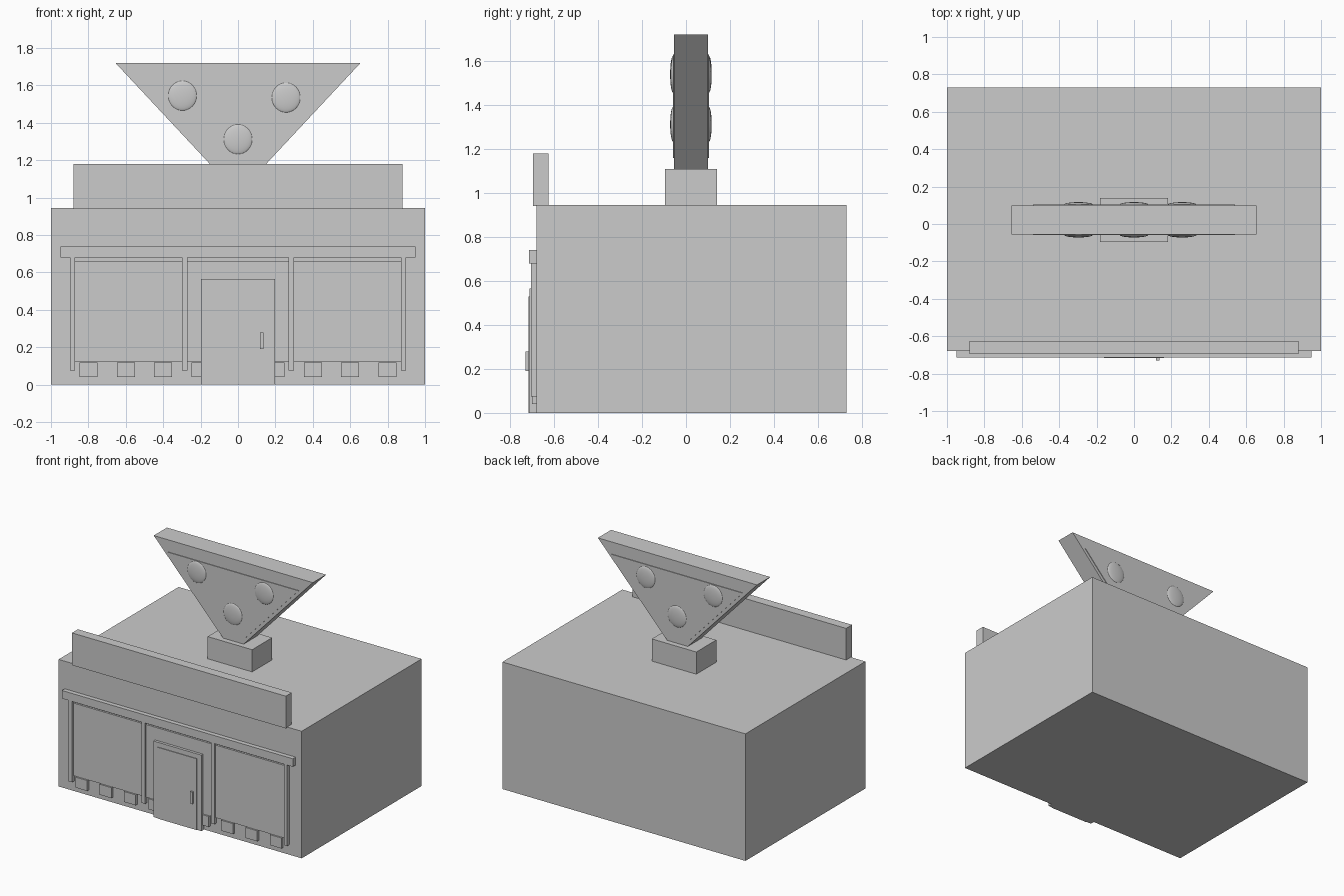
import bpy, bmesh
from math import radians

if "Cube" in bpy.data.objects:
    bpy.data.objects.remove(bpy.data.objects["Cube"])


def box(name, x0, x1, y0, y1, z0, z1):
    bm = bmesh.new()
    bmesh.ops.create_cube(bm, size=1)
    for v in bm.verts:
        v.co.x = x0 if v.co.x < 0 else x1
        v.co.y = y0 if v.co.y < 0 else y1
        v.co.z = z0 if v.co.z < 0 else z1
    return finish(name, bm)


def prism(name, profile, y0, y1):
    # extrude an x-z outline along y
    bm = bmesh.new()
    face = bm.faces.new([bm.verts.new((x, y0, z)) for x, z in profile])
    new = bmesh.ops.extrude_face_region(bm, geom=[face])["geom"]
    bmesh.ops.translate(bm, vec=(0, y1 - y0, 0),
                        verts=[v for v in new if isinstance(v, bmesh.types.BMVert)])
    bmesh.ops.recalc_face_normals(bm, faces=bm.faces)
    return finish(name, bm)


def finish(name, bm):
    mesh = bpy.data.meshes.new(name)
    bm.to_mesh(mesh)
    bm.free()
    obj = bpy.data.objects.new(name, mesh)
    bpy.context.collection.objects.link(obj)
    return obj


WALL = -0.68

# Building block and front parapet
box("building", -1, 1, WALL, 0.73, 0, 0.945)
box("parapet", -0.88, 0.88, -0.695, -0.625, 0.94, 1.18)

# Shopfront: lintel, posts and windows
box("lintel", -0.95, 0.95, -0.713, WALL, 0.68, 0.74)
posts = [-0.885, -0.285, 0.285, 0.885]
for i, x in enumerate(posts):
    box(f"post_{i}", x - 0.014, x + 0.014, -0.706, WALL, 0.075, 0.68)
for i, (a, b) in enumerate(zip(posts, posts[1:])):
    box(f"window_{i}", a + 0.014, b - 0.014, -0.692, WALL, 0.12, 0.66)

# Small blocks along the base, either side of the door
for i, x in enumerate([-0.8, -0.6, -0.4, -0.2, 0.2, 0.4, 0.6, 0.8]):
    box(f"base_block_{i}", x - 0.048, x + 0.048, -0.7, WALL, 0.04, 0.118)

# Door with raised panel and handle
box("door", -0.197, 0.197, -0.712, WALL, 0, 0.565)
box("door_panel", -0.16, 0.16, -0.717, -0.71, 0, 0.53)
box("door_handle", 0.118, 0.135, -0.73, -0.715, 0.19, 0.28)

# Roof sign: pedestal, tapered slab, raised face panels
box("sign_pedestal", -0.183, 0.183, -0.095, 0.14, 0.94, 1.11)
prism("sign_slab", [(-0.085, 1.11), (0.085, 1.11), (0.655, 1.72), (-0.655, 1.72)], -0.055, 0.1)
face_outline = [(-0.1, 1.16), (0.1, 1.16), (0.54, 1.63), (-0.54, 1.63)]
prism("sign_panel_front", face_outline, -0.06, -0.05)
prism("sign_panel_back", face_outline, 0.095, 0.105)

# Domed lamps on both faces of the sign
for side, y in (("front", -0.058), ("back", 0.103)):
    for i, (x, z) in enumerate([(-0.297, 1.545), (0.257, 1.535), (0, 1.312)]):
        bpy.ops.mesh.primitive_uv_sphere_add(segments=32, ring_count=16, radius=1,
                                             location=(x, y, z))
        lamp = bpy.context.object
        lamp.name = f"sign_lamp_{side}_{i}"
        lamp.scale = (0.077, 0.014, 0.08)
        bpy.ops.object.shade_smooth_by_angle(angle=radians(40))
